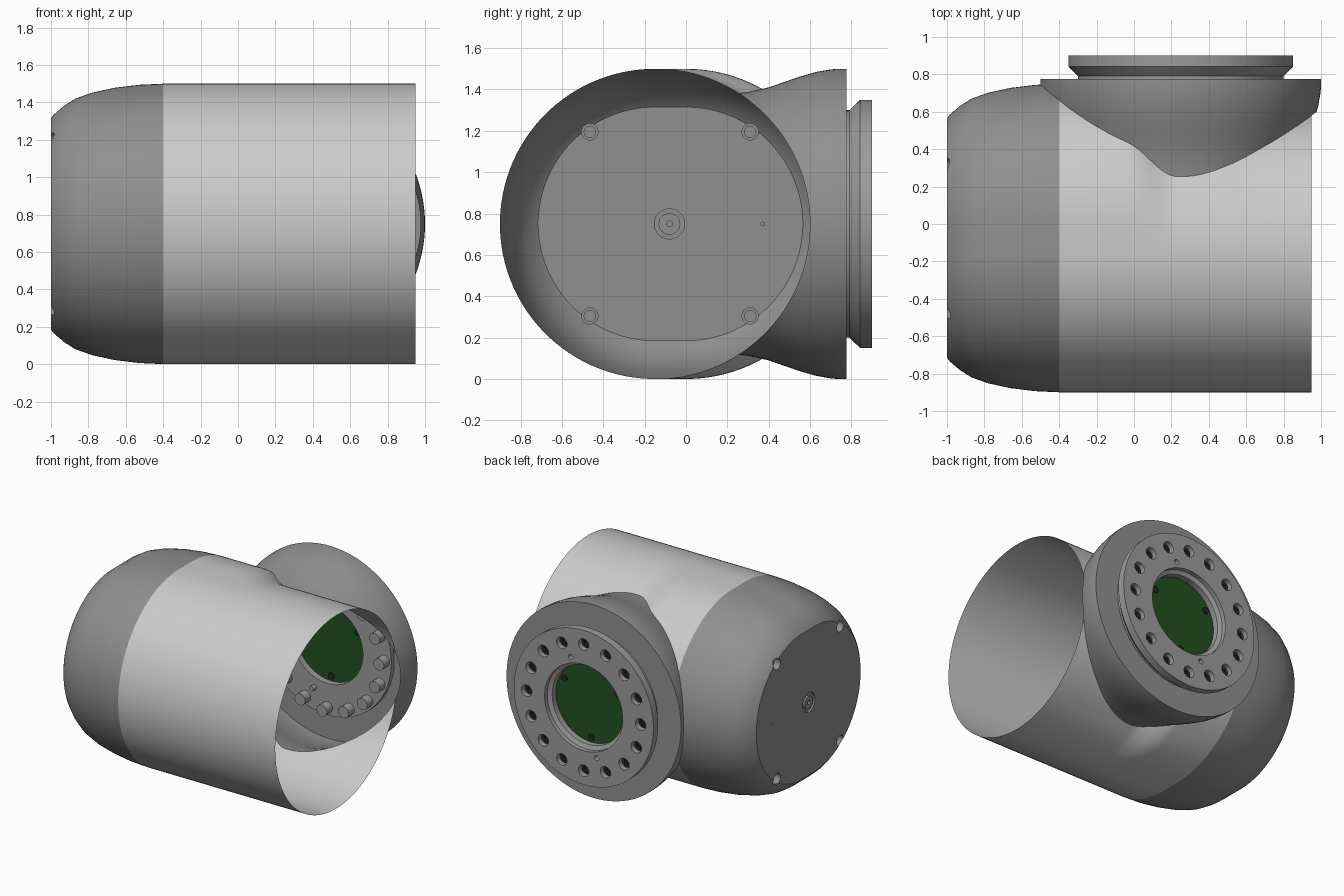
import bpy, bmesh, math
from mathutils import Matrix

if "Cube" in bpy.data.objects:
    bpy.data.objects.remove(bpy.data.objects["Cube"])

def material(name, *rgb):
    m = bpy.data.materials.new(name)
    m.diffuse_color = (*rgb, 1)
    m.use_nodes = True
    m.node_tree.nodes["Principled BSDF"].inputs["Base Color"].default_value = m.diffuse_color
    return m

LIGHT = material("light_grey", .62, .62, .62)
MID = material("mid_grey", .28, .28, .28)
PLATE = material("plate_grey", .33, .33, .33)
DARK = material("dark", .02, .02, .02)
GREEN = material("green", .015, .08, .015)
TEMP = material("open_side", 1, 0, 1)      # marks faces that end up open

CX, CZ = .25, .75                           # centre of the side flange

def along_x(y, z):
    return Matrix.Translation((0, y, z)) @ Matrix.Rotation(math.pi / 2, 4, 'Y')

def along_y(x, z):
    return Matrix.Translation((x, 0, z)) @ Matrix.Rotation(-math.pi / 2, 4, 'X')

def skin(bm, rings, closed=False, cap_mats=(0, 0)):
    """Bridge rings of points into a solid, closed on itself or capped."""
    vs = [[bm.verts.new(p) for p in r] for r in rings]
    pairs = list(zip(vs, vs[1:])) + ([(vs[-1], vs[0])] if closed else [])
    n = len(vs[0])
    for a, b in pairs:
        for i in range(n):
            j = (i + 1) % n
            bm.faces.new((a[i], a[j], b[j], b[i]))
    if not closed:
        for ring, m in zip((vs[0], vs[-1]), cap_mats):
            bm.faces.new(ring).material_index = m

def lathe(bm, profile, mat, n=32, closed=False, cap_mats=(0, 0)):
    """Revolve (radius, height) points about the local z of a matrix."""
    ang = [2 * math.pi * i / n for i in range(n)]
    skin(bm, [[mat @ Matrix.Translation((r * math.cos(a), r * math.sin(a), h)).translation
               for a in ang] for r, h in profile], closed, cap_mats)

def rod(bm, r, h0, h1, mat, n=20):
    lathe(bm, [(r, h0), (r, h1)], mat, n)

def finish(name, bm, *mats):
    bmesh.ops.recalc_face_normals(bm, faces=bm.faces)
    me = bpy.data.meshes.new(name)
    bm.to_mesh(me)
    bm.free()
    for m in mats:
        me.materials.append(m)
    ob = bpy.data.objects.new(name, me)
    bpy.context.collection.objects.link(ob)
    return ob

def activate(ob):
    bpy.ops.object.select_all(action='DESELECT')
    ob.select_set(True)
    bpy.context.view_layer.objects.active = ob

def subtract(ob, cutter):
    mod = ob.modifiers.new("cut", 'BOOLEAN')
    mod.operation, mod.solver, mod.object = 'DIFFERENCE', 'EXACT', cutter
    mod.material_mode = 'TRANSFER'
    activate(ob)
    bpy.ops.object.modifier_apply(modifier=mod.name)

def open_up(ob):
    """Remove every face that does not carry the part's own material."""
    bm = bmesh.new()
    bm.from_mesh(ob.data)
    bmesh.ops.delete(bm, geom=[f for f in bm.faces if f.material_index], context='FACES')
    bm.to_mesh(ob.data)
    bm.free()

def smooth(ob):
    activate(ob)
    bpy.ops.object.shade_smooth_by_angle(angle=math.radians(32))

# Housing sections: a stadium (two half circles) that fades into a circle
def section(x, r, c1, n=112):
    pts = []
    for i in range(n):
        t = 2 * math.pi * (i + .5) / n
        c = c1 if math.cos(t) > 0 else -.15
        pts.append((x, c + r * math.cos(t), CZ + r * math.sin(t)))
    return pts

def loft(name, sections, mats, cap_mats):
    bm = bmesh.new()
    skin(bm, [section(*s) for s in sections], cap_mats=cap_mats)
    return finish(name, bm, *mats)

cap_s = [(-1, .565, 0), (-.985, .585, 0), (-.93, .632, 0), (-.87, .67, 0), (-.78, .702, 0),
         (-.66, .728, 0), (-.53, .744, 0), (-.4, .75, 0)]
fade = [(k / 8 * .26 - .04, .75, -.15 * (3 * (k / 8) ** 2 - 2 * (k / 8) ** 3)) for k in range(9)]
tube_s = [(-.4, .75, 0)] + fade + [(.95, .75, -.15)]

end_cap = loft("end_cap", cap_s, (MID, TEMP), (0, 1))
tube = loft("tube_body", tube_s, (LIGHT, TEMP), (1, 1))
hull = loft("hull_cutter", cap_s[:-1] + tube_s[:-1] + [(1.2, .75, -.15)], (TEMP,), (0, 0))

# Flared side collar with a flat rim
bm = bmesh.new()
lathe(bm, [(.62, .1), (.628, .22), (.638, .3), (.66, .4), (.688, .48), (.712, .55), (.735, .63),
           (.747, .7), (.75, .735), (.75, .775), (.55, .775)], along_y(CX, CZ), 112, cap_mats=(1, 1))
collar = finish("flared_collar", bm, MID, TEMP)

subtract(tube, collar)
subtract(collar, hull)
open_up(tube)
open_up(collar)

# Pockets in the end cap: four screws, a ring groove and two pinholes
SCREWS = [(y, z) for y in (-.465, .31) for z in (.305, 1.195)]
bm = bmesh.new()
for y, z in SCREWS:
    rod(bm, .042, -1.1, -.94, along_x(y, z))
lathe(bm, [(.05, -1.1), (.075, -1.1), (.075, -.985), (.05, -.985)], along_x(-.08, CZ), 40, True)
rod(bm, .016, -1.1, -.985, along_x(-.08, CZ))
rod(bm, .011, -1.1, -.985, along_x(.37, CZ))
pockets = finish("cap_pocket_cutter", bm, MID)
subtract(end_cap, pockets)
open_up(end_cap)

bm = bmesh.new()
for y, z in SCREWS:
    rod(bm, .03, -.955, -.9, along_x(y, z))
cap_screws = finish("cap_screws", bm, MID)

# Flange plate with a centre opening
bm = bmesh.new()
lathe(bm, [(.335, .9), (.6, .9), (.6, .842), (.55, .79), (.55, .74), (.305, .74), (.305, .85),
           (.335, .865)], along_y(CX, CZ), 96, True)
plate = finish("flange_plate", bm, PLATE)

def around(count, r, start=0):
    for i in range(count):
        a = math.radians(start) + 2 * math.pi * i / count
        yield along_y(CX + r * math.cos(a), CZ + r * math.sin(a))

holes = bmesh.new()
heads = bmesh.new()
studs = bmesh.new()
for m in around(16, .49):
    rod(holes, .045, .83, 1, m)
    lathe(heads, [(.02, .82), (.04, .82), (.04, .865), (.02, .865)], m, 20, True)
    rod(heads, .022, .82, .845, m, 6)
    rod(studs, .045, .67, .745, m)
for m in around(2, .38, 73):
    rod(holes, .02, .85, 1, m)
    rod(studs, .02, .7, .745, m)
hole_cutter = finish("bolt_hole_cutter", holes, PLATE)
subtract(plate, hole_cutter)
bolt_heads = finish("bolt_heads", heads, DARK)
bolt_studs = finish("bolt_studs", studs, PLATE)

# Green board filling the opening, held by three small screws
bm = bmesh.new()
rod(bm, .305, .79, .805, along_y(CX, CZ), 64)
board = finish("circuit_board", bm, GREEN)
bm = bmesh.new()
for m in around(3, .265, 30):
    rod(bm, .025, .78, .815, m)
board_screws = finish("board_screws", bm, DARK)

for cutter in (hull, pockets, hole_cutter):
    bpy.data.objects.remove(cutter, do_unlink=True)
for ob in (end_cap, tube, collar, cap_screws, plate, bolt_heads, bolt_studs, board, board_screws):
    smooth(ob)
